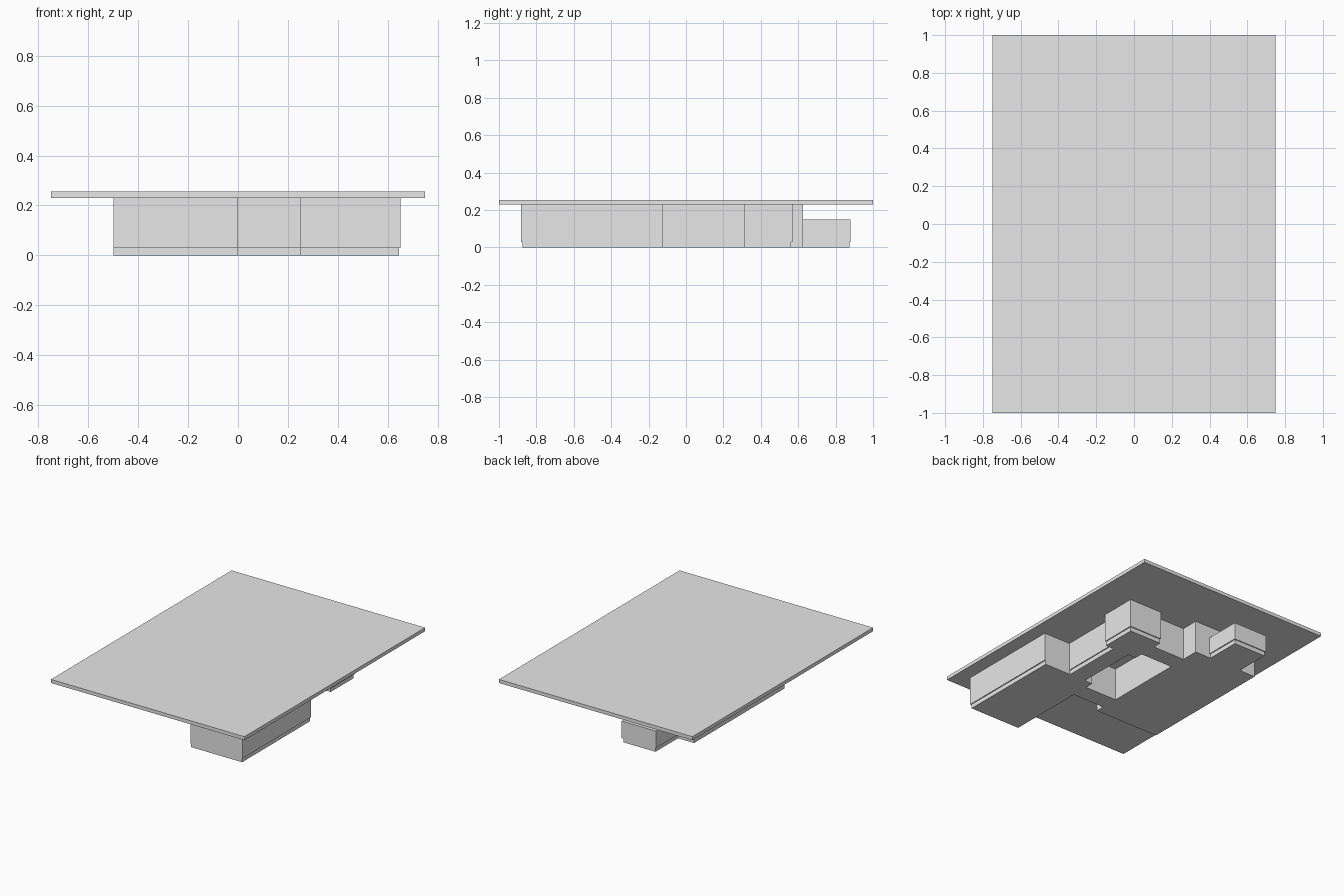
import bpy
import bmesh

cube = bpy.data.objects.get("Cube")
if cube:
    bpy.data.objects.remove(cube, do_unlink=True)

# Single flat colour
grey = bpy.data.materials.new("plain_grey")
grey.use_nodes = True
grey.diffuse_color = (0.8, 0.8, 0.8, 1)
grey.node_tree.nodes["Principled BSDF"].inputs["Base Color"].default_value = (0.8, 0.8, 0.8, 1)


def prism(name, loops, bottom, top):
    """Extrude a floor plan (outer loop plus optional holes) between two heights."""
    bm = bmesh.new()
    for loop in loops:
        verts = [bm.verts.new((x, y, bottom)) for x, y in loop]
        for a, b in zip(verts, verts[1:] + verts[:1]):
            bm.edges.new((a, b))
    bmesh.ops.triangle_fill(bm, edges=bm.edges[:], use_beauty=True, normal=(0, 0, 1))
    result = bmesh.ops.extrude_face_region(bm, geom=bm.faces[:])
    moved = [g for g in result["geom"] if isinstance(g, bmesh.types.BMVert)]
    bmesh.ops.translate(bm, verts=moved, vec=(0, 0, top - bottom))
    bmesh.ops.recalc_face_normals(bm, faces=bm.faces[:])
    mesh = bpy.data.meshes.new(name)
    bm.to_mesh(mesh)
    bm.free()
    mesh.materials.append(grey)
    obj = bpy.data.objects.new(name, mesh)
    bpy.context.collection.objects.link(obj)
    return obj


def rect(x0, x1, y0, y1):
    return [(x0, y0), (x1, y0), (x1, y1), (x0, y1)]


# Floor plan and the open courtyard inside it
plan = [(-.5, -.375), (0, -.375), (0, -.3125), (.25, -.3125), (.25, -.875),
        (.645, -.875), (.645, -.125), (.4375, -.125), (.4375, .3125),
        (.5, .3125), (.5, .5625), (.25, .5625), (.25, .5), (0, .5),
        (0, .625), (-.5, .625)]
court = [(0, -.1875), (.25, -.1875), (.25, -.125), (.3125, -.125),
         (.3125, .3125), (.25, .3125), (.25, .375), (0, .375)]

# Upper walls overhang the base on the front, the long side and the rear bay
LIP = .007
x_lip = {.645: LIP, .4375: LIP, .5: LIP}
y_lip = {-.875: -LIP, -.375: -LIP, -.3125: -LIP, .5625: LIP}
walls = [(x + x_lip.get(x, 0), y + y_lip.get(y, 0)) for x, y in plan]

STEP, EAVES, TOP = .03, .23, .255
prism("foundation", [plan, court], 0, STEP)
prism("walls", [walls, court], STEP, EAVES)

# Low annex at the back
prism("annex_foundation", [rect(-.375, -.125, .625, .873)], 0, STEP)
prism("annex_walls", [rect(-.375 - LIP, -.125 + LIP, .625, .88)], STEP, .15)

# Flat roof slab
prism("roof_slab", [rect(-.75, .75, -1, 1)], EAVES, TOP)
